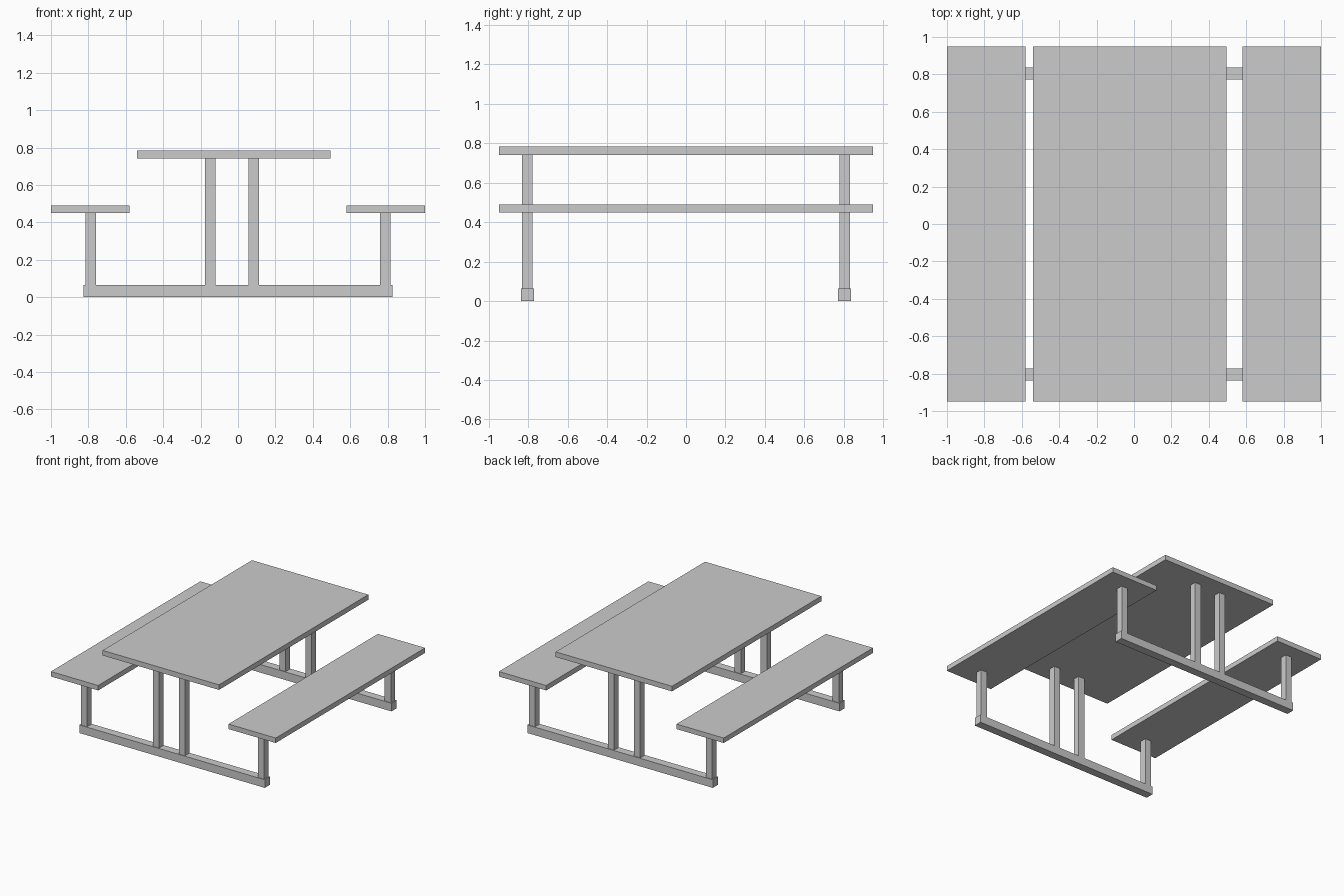
import bpy

if "Cube" in bpy.data.objects:
    bpy.data.objects.remove(bpy.data.objects["Cube"])


def box(name, x, y, z):
    """Axis-aligned box from (min, max) ranges."""
    bpy.ops.mesh.primitive_cube_add(size=1, location=[sum(r) / 2 for r in (x, y, z)])
    ob = bpy.context.object
    ob.name = name
    ob.scale = [r[1] - r[0] for r in (x, y, z)]
    bpy.ops.object.transform_apply(location=False, rotation=False, scale=True)
    return ob


HALF_LEN = 0.949      # half length of table and benches
FRAME_Y = 0.805       # distance of each end frame from the centre
POST = 0.0275         # half width of a post
BASE_TOP = 0.065
TOP_Z = (0.742, 0.783)
SEAT_Z = (0.45, 0.49)


def post(name, x, y, top):
    box(name, (x - POST, x + POST), (y - POST, y + POST), (BASE_TOP, top))


# table top, slightly off centre
box("table_top", (-0.54, 0.495), (-HALF_LEN, HALF_LEN), TOP_Z)

# bench seats
box("left_seat", (-1.0, -0.58), (-HALF_LEN, HALF_LEN), SEAT_Z)
box("right_seat", (0.58, 1.0), (-HALF_LEN, HALF_LEN), SEAT_Z)

# end frames: floor beam, two seat posts, two table posts
for end, y in (("front", -FRAME_Y), ("back", FRAME_Y)):
    box(end + "_floor_beam", (-0.825, 0.825), (y - 0.033, y + 0.033), (0, BASE_TOP))
    for side, seat_x, table_x in (("left", -0.788, -0.148), ("right", 0.788, 0.084)):
        post(f"{end}_{side}_seat_post", seat_x, y, SEAT_Z[0])
        post(f"{end}_{side}_table_post", table_x, y, TOP_Z[0])
